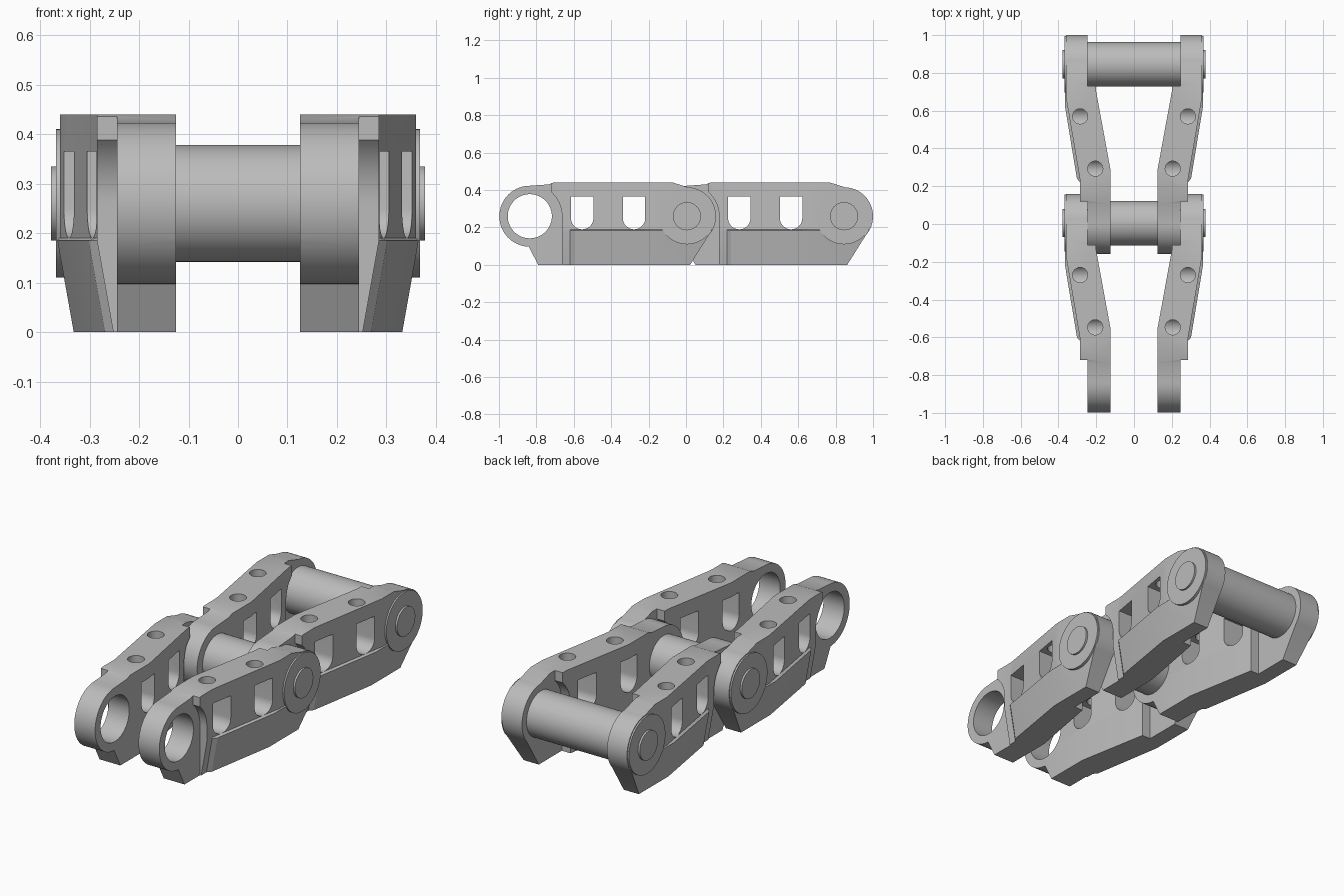
import bpy, bmesh, math
from mathutils import Matrix

if "Cube" in bpy.data.objects:
    bpy.data.objects.remove(bpy.data.objects["Cube"])

PITCH, PIN_Z = 0.84, 0.26
EYE_Y, BOSS_Y = -0.835, 0.005

steel = bpy.data.materials.new("grey steel")
steel.use_nodes = True
steel.diffuse_color = (0.5, 0.5, 0.5, 1)
steel.node_tree.nodes["Principled BSDF"].inputs["Base Color"].default_value = (0.5, 0.5, 0.5, 1)


def add_object(name, mesh):
    obj = bpy.data.objects.new(name, mesh)
    bpy.context.collection.objects.link(obj)
    return obj


def loft(name, rings):
    """Closed solid through rings with equal point counts."""
    bm = bmesh.new()
    loops = [[bm.verts.new(p) for p in ring] for ring in rings]
    n = len(loops[0])
    for low, high in zip(loops, loops[1:]):
        for i in range(n):
            j = (i + 1) % n
            bm.faces.new((low[i], low[j], high[j], high[i]))
    bm.faces.new(loops[0][::-1])
    bm.faces.new(loops[-1])
    bmesh.ops.recalc_face_normals(bm, faces=bm.faces)
    mesh = bpy.data.meshes.new(name)
    bm.to_mesh(mesh)
    bm.free()
    mesh.materials.append(steel)
    return add_object(name, mesh)


def side_prism(name, profile, x0, x1):
    """Extrude a (y, z) profile along x."""
    return loft(name, [[(x, y, z) for y, z in profile] for x in (x0, x1)])


def arc(cy, cz, r, start, end, steps):
    angles = [math.radians(start + (end - start) * i / steps) for i in range(steps + 1)]
    return [(cy + r * math.cos(a), cz + r * math.sin(a)) for a in angles]


def circle(cy, cz, r, steps=64):
    return arc(cy, cz, r, 0, 360, steps)[:-1]


def boolean(obj, tool, operation):
    mod = obj.modifiers.new(operation.lower(), 'BOOLEAN')
    mod.operation, mod.solver, mod.object = operation, 'EXACT', tool
    bpy.context.view_layer.update()
    graph = bpy.context.evaluated_depsgraph_get()
    result = bpy.data.meshes.new_from_object(obj.evaluated_get(graph))
    obj.modifiers.clear()
    obj.data = result
    bpy.data.objects.remove(tool)


def smooth(obj):
    bpy.ops.object.select_all(action='DESELECT')
    obj.select_set(True)
    bpy.context.view_layer.objects.active = obj
    bpy.ops.object.shade_smooth_by_angle(angle=math.radians(25))


# Link body: cranked plan with a wider, tapering foot
inner = [(0.2, 0.25), (0.2, -0.14), (0.125, -0.55), (0.125, -1.1)]
waist = [(0.285, -1.1), (0.285, -0.62), (0.287, -0.6), (0.36, -0.17), (0.36, 0.25)]
foot = [(0.285, -1.1), (0.285, -0.62), (0.302, -0.6), (0.365, -0.22), (0.365, 0.25)]
sole = [(x - 0.033, y) for x, y in foot]
link = loft("left_link", [[(x, y, z) for x, y in inner + outer] for outer, z in
                          ((sole, 0), (foot, 0.185), (waist, 0.19), (waist, 0.44))])

# Round boss on the outside of the rear end
boolean(link, side_prism("boss", circle(BOSS_Y, PIN_Z, 0.15), 0.27, 0.368), 'UNION')

# Side outline
outline = (arc(EYE_Y, PIN_Z, 0.163, 268, 90, 32)
           + [(-0.735, 0.43), (-0.71, 0.44), (-0.07, 0.44)]
           + arc(BOSS_Y, PIN_Z, 0.155, 88, -42, 24)
           + [(0.022, 0), (-0.79, 0)])
boolean(link, side_prism("outline", outline, 0, 0.5), 'INTERSECT')

# Clearance steps: outside the front eye, and inside the rear boss
front_step = arc(EYE_Y, PIN_Z, 0.172, 0, 48, 12) + [
    (-0.72, 0.6), (-1.2, 0.6), (-1.2, -0.1), (EYE_Y + 0.172, -0.1)]
middle = EYE_Y + BOSS_Y
rear_step = [(middle - y, z) for y, z in front_step]
boolean(link, side_prism("front_step", front_step, 0.245, 0.5), 'DIFFERENCE')
boolean(link, side_prism("rear_step", rear_step, 0, 0.245), 'DIFFERENCE')

# Bore of the front eye
boolean(link, side_prism("bore", circle(EYE_Y, PIN_Z, 0.118), 0, 0.5), 'DIFFERENCE')

# Nut windows with rounded floors, and the bolt holes above them
for x, y in ((0.205, -0.555), (0.285, -0.278)):
    window = arc(y, 0.25, 0.06, 180, 360, 20) + [(y + 0.06, 0.365), (y - 0.06, 0.365)]
    boolean(link, side_prism("window", window, 0, 0.5), 'DIFFERENCE')
    hole = circle(x, y + 0.008, 0.04, 32)
    boolean(link, loft("hole", [[(u, v, z) for u, v in hole] for z in (0.3, 0.6)]), 'DIFFERENCE')

# Mirrored link for the other side
mirrored = link.data.copy()
mirrored.transform(Matrix.Scale(-1, 4, (1, 0, 0)))
mirrored.flip_normals()
right_link = add_object("right_link", mirrored)

# Bushing and pin at the rear joint
bushing = side_prism("bushing", circle(BOSS_Y, PIN_Z, 0.118), -0.245, 0.245)
pin = side_prism("pin", circle(BOSS_Y, PIN_Z, 0.075), -0.378, 0.378)

# Second section of the chain
for part in (link, right_link, bushing, pin):
    smooth(part)
    rear = add_object("rear_" + part.name, part.data)
    rear.location.y = PITCH
    part.name = "front_" + part.name
